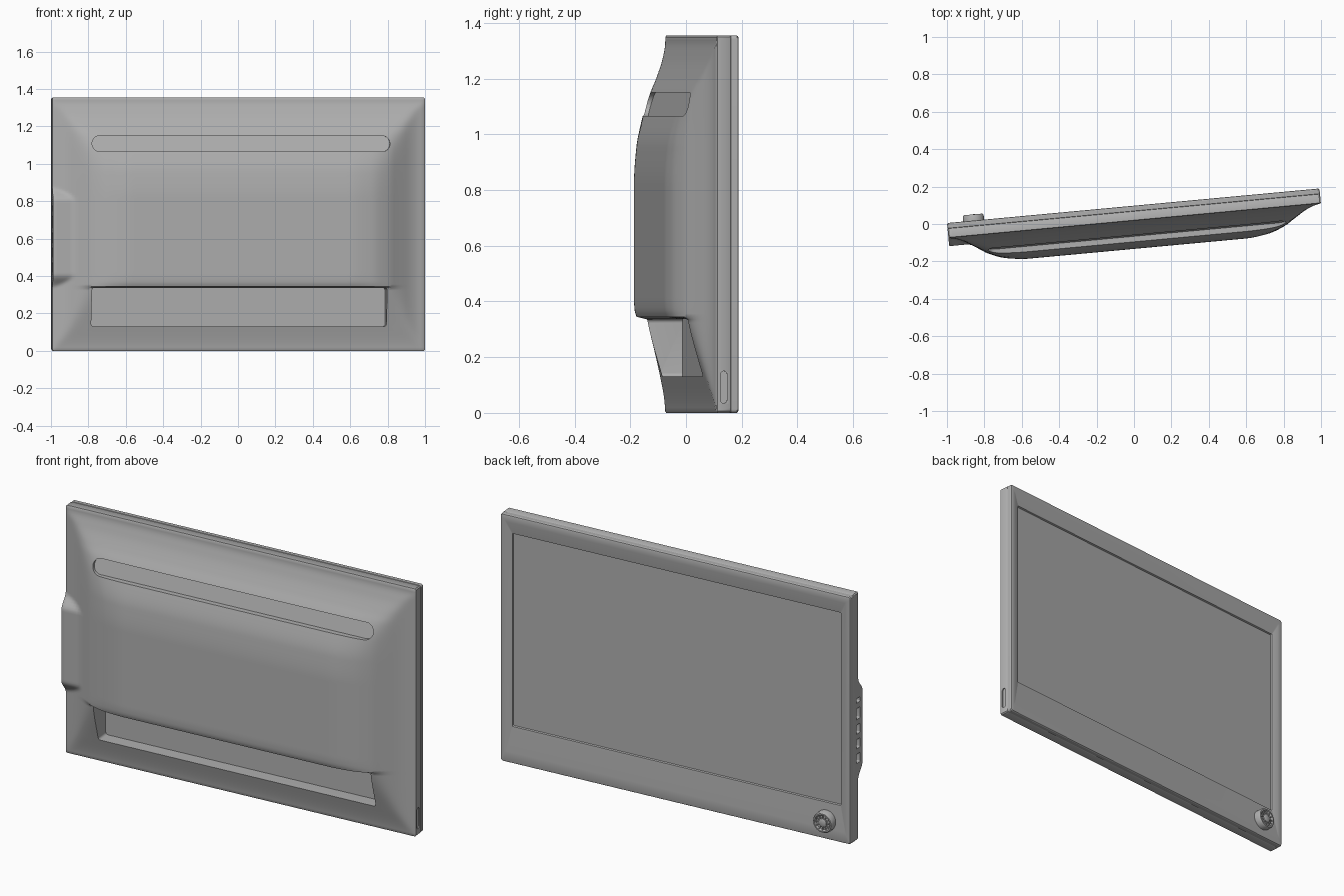
import bpy, bmesh, math
from mathutils import Matrix

if "Cube" in bpy.data.objects:
    bpy.data.objects.remove(bpy.data.objects["Cube"])

L, H = 1.0, 1.355          # half width, height
PLACE = Matrix.Translation((-0.004, 0.0975, 0)) @ Matrix.Rotation(math.radians(5.3), 4, 'Z')

# Dark grey plastic
plastic = bpy.data.materials.new("dark_grey_plastic")
plastic.diffuse_color = (.43, .43, .43, 1)
plastic.use_nodes = True
plastic.node_tree.nodes["Principled BSDF"].inputs["Base Color"].default_value = plastic.diffuse_color


def finish(name, bm):
    bmesh.ops.recalc_face_normals(bm, faces=bm.faces)
    me = bpy.data.meshes.new(name)
    bm.to_mesh(me)
    bm.free()
    me.materials.append(plastic)
    ob = bpy.data.objects.new(name, me)
    bpy.context.collection.objects.link(ob)
    ob.matrix_world = PLACE
    return ob


def smooth(ob, angle=42):
    bpy.ops.object.select_all(action='DESELECT')
    ob.select_set(True)
    bpy.context.view_layer.objects.active = ob
    bpy.ops.object.shade_smooth_by_angle(angle=math.radians(angle))


def rounded(a0, a1, b0, b1, r, n=6):
    pts = []
    for k, (a, b) in enumerate([(a1 - r, b1 - r), (a0 + r, b1 - r), (a0 + r, b0 + r), (a1 - r, b0 + r)]):
        for i in range(n + 1):
            t = math.pi / 2 * (k + i / n)
            pts.append((a + r * math.cos(t), b + r * math.sin(t)))
    return pts


def loft(bm, loops, caps=True):
    rings = [[bm.verts.new(p) for p in lp] for lp in loops]
    for p, q in zip(rings, rings[1:]):
        for i in range(len(p)):
            j = (i + 1) % len(p)
            bm.faces.new((p[i], p[j], q[j], q[i]))
    if caps:
        bm.faces.new(rings[0])
        bm.faces.new(rings[-1])


def prism(bm, a0, a1, b0, b1, c0, c1, r, axis='Y', tilt=0):
    ring = rounded(a0, a1, b0, b1, r)
    if axis == 'Y':
        loft(bm, [[(a, c + tilt * (b - b0), b) for a, b in ring] for c in (c0, c1)])
    else:
        loft(bm, [[(c, a, b) for a, b in ring] for c in (c0, c1)])


def curve(pts, x):
    # monotone cubic through a few profile points
    x = min(max(x, pts[0][0]), pts[-1][0])
    s = [(q[1] - p[1]) / (q[0] - p[0]) for p, q in zip(pts, pts[1:])]
    m = [s[0]] + [2 * a * b / (a + b) if a * b > 0 else 0 for a, b in zip(s, s[1:])] + [s[-1]]
    for i, (p, q) in enumerate(zip(pts, pts[1:])):
        if x <= q[0]:
            h = q[0] - p[0]
            t = (x - p[0]) / h
            return (p[1] * (2*t**3 - 3*t*t + 1) + q[1] * (3*t*t - 2*t**3)
                    + h * m[i] * (t**3 - 2*t*t + t) + h * m[i + 1] * (t**3 - t*t))


ACROSS = [(0, 1), (.58, 1), (.7, .91), (.8, .67), (.84, .5), (.88, .33), (.92, .17), (.96, .06), (1, 0)]
LOWER = [(0, 0), (.03, .03), (.13, .2), (.335, .62)]
UPPER = [(.345, .93), (.365, .98), (.41, 1), (.82, 1), (.95, .94), (1.06, .76),
         (1.15, .51), (1.2, .33), (1.28, .1), (1.34, 0), (1.36, 0)]


def step(a, b, x):
    t = min(max((x - a) / (b - a), 0), 1)
    return t * t * (3 - 2 * t)


def depth(u, z):
    f = max(curve(ACROSS, abs(u)), 1e-3)
    g = max(curve(LOWER if z < .34 else UPPER, z), 1e-3)
    d = .08 + .15 * (f**-4 + g**-4 - 1) ** -.25
    if u < -.7:   # connector bulge on the left edge
        d = max(d, .08 + .044 * step(.33, .41, z) * (1 - step(.8, .88, z)))
    if abs(u) > L - .001 or z < .001 or z > H - .001:
        d -= .003
    return d


# Rear shell: moulded height field closed towards the bezel
bm = bmesh.new()
us = [-L, -L + .006] + [-L + .006 + (2 * L - .012) * i / 120 for i in range(1, 120)] + [L - .006, L]
zs = [0, .006] + [.006 + .329 * i / 26 for i in range(1, 27)]
zs += [.345 + (H - .351) * i / 90 for i in range(91)] + [H]
nu, nz = len(us), len(zs)
grid = []
for i, u in enumerate(us):
    col = []
    for j, z in enumerate(zs):
        x, y = u, z
        if i in (0, nu - 1) and j in (0, nz - 1):   # clipped corners
            x -= math.copysign(.003, u)
            y += .003 if j == 0 else -.003
        col.append(bm.verts.new((x, -depth(u, z), y)))
    grid.append(col)
for i in range(nu - 1):
    for j in range(nz - 1):
        bm.faces.new((grid[i][j], grid[i + 1][j], grid[i + 1][j + 1], grid[i][j + 1]))
edge = [grid[i][0] for i in range(nu)] + [grid[-1][j] for j in range(1, nz)]
edge += [grid[i][-1] for i in range(nu - 2, -1, -1)] + [grid[0][j] for j in range(nz - 2, 0, -1)]
for v, inset in ((-.0325, 0), (-.030, .002)):
    nxt = [bm.verts.new((e.co.x * (1 - inset), v, H / 2 + (e.co.z - H / 2) * (1 - inset * 1.4))) for e in edge]
    for k in range(len(edge)):
        m = (k + 1) % len(edge)
        bm.faces.new((edge[k], edge[m], nxt[m], nxt[k]))
    edge = nxt
bm.faces.new(edge)
shell = finish("rear_shell", bm)

# Cutters: cable recess, vent groove, side slot and ports
bm = bmesh.new()
prism(bm, -.795, .79, .13, .337, -.4, -.037, .014)
prism(bm, -.795, .805, 1.065, 1.15, -.4, -.163, .0424, tilt=.3)
prism(bm, -.066, -.043, .035, .15, L - .006, L + .1, .0112, 'X')
for z0, z1 in ((.42, .47), (.50, .55), (.58, .63), (.66, .72), (.75, .775)):
    prism(bm, -.095, -.06, z0, z1, -L - .1, -L + .02, .005, 'X')
cutter = finish("recess_cutter", bm)
cutter.hide_render = True
mod = shell.modifiers.new("recesses", 'BOOLEAN')
mod.operation, mod.object, mod.solver = 'DIFFERENCE', cutter, 'EXACT'
bpy.context.view_layer.update()
bpy.context.view_layer.objects.active = shell
bpy.ops.object.modifier_apply(modifier=mod.name)
bpy.data.objects.remove(cutter)
smooth(shell)

# Front bezel: lip, sloped frame and step down to the screen
bm = bmesh.new()
loops = []
for s, t, b, v, r in ((.002, .002, .002, -.030, .012), (0, 0, 0, -.028, .013), (0, 0, 0, -.007, .013),
                      (.003, .003, .003, -.002, .012), (.009, .009, .009, 0, .01),
                      (.03, .04, .06, -.002, .006), (.062, .102, .197, -.012, .004),
                      (.065, .105, .2, -.022, .003)):
    loops.append([(a, v, z) for a, z in rounded(-L + s, L - s, b, H - t, r)])
loft(bm, loops, caps=False)
smooth(finish("bezel", bm), 25)

# Screen panel
bm = bmesh.new()
prism(bm, -.937, .937, .198, H - .103, -.029, -.021, .003)
finish("screen", bm)

# Control dial: collar, dished face and ribs
CX, CZ = -.857, .1
bm = bmesh.new()
prof = [(.056, -.01), (.056, .024), (.051, .033), (.044, .033), (.038, .024), (.024, .024), (.022, .031), (.016, .034)]
loft(bm, [[(CX + r * math.cos(a), y, CZ + r * math.sin(a)) for a in [math.tau * k / 40 for k in range(40)]]
          for r, y in prof])
smooth(finish("control_dial", bm))
bm = bmesh.new()
for k in range(12):
    m = Matrix.Translation((CX, .026, CZ)) @ Matrix.Rotation(math.tau * k / 12, 4, 'Y') \
        @ Matrix.Translation((.032, 0, 0)) @ Matrix.Diagonal((.02, .008, .005, 1))
    bmesh.ops.create_cube(bm, size=1, matrix=m)
finish("dial_ribs", bm)
